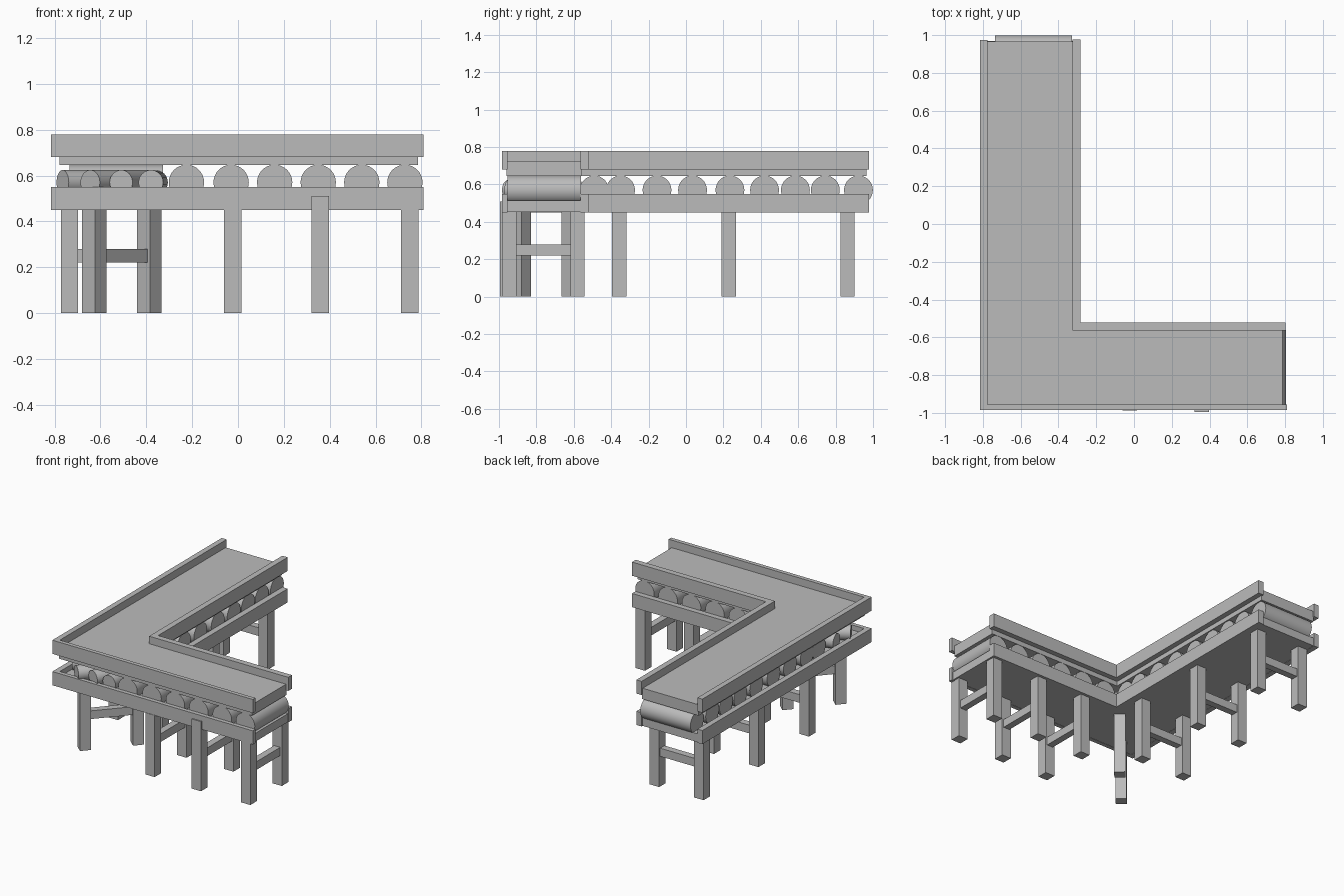
import bpy, bmesh, math
from mathutils import Vector

if "Cube" in bpy.data.objects:
    bpy.data.objects.remove(bpy.data.objects["Cube"])

grey = bpy.data.materials.new("plain grey")
grey.diffuse_color = (0.5, 0.5, 0.5, 1)
grey.use_nodes = True
grey.node_tree.nodes["Principled BSDF"].inputs["Base Color"].default_value = grey.diffuse_color


def finish(name, bm):
    bmesh.ops.recalc_face_normals(bm, faces=bm.faces)
    me = bpy.data.meshes.new(name)
    bm.to_mesh(me)
    bm.free()
    ob = bpy.data.objects.new(name, me)
    bpy.context.collection.objects.link(ob)
    me.materials.append(grey)
    return ob


def prism(name, points, z0, z1):
    """Extrude a plan outline from z0 to z1."""
    bm = bmesh.new()
    face = bm.faces.new([bm.verts.new((x, y, z0)) for x, y in points])
    ext = bmesh.ops.extrude_face_region(bm, geom=[face])
    verts = [g for g in ext["geom"] if isinstance(g, bmesh.types.BMVert)]
    bmesh.ops.translate(bm, verts=verts, vec=(0, 0, z1 - z0))
    return finish(name, bm)


def bar(name, a, b, width, z0, z1):
    """Upright-sided bar running in plan from a to b."""
    a, b = Vector(a), Vector(b)
    d = (b - a).normalized()
    n = Vector((-d.y, d.x)) * width / 2
    return prism(name, [a - n, b - n, b + n, a + n], z0, z1)


def roller(name, a, b, r, z=0.57):
    a, b = Vector((*a, z)), Vector((*b, z))
    bm = bmesh.new()
    bmesh.ops.create_cone(bm, cap_ends=True, segments=32, radius1=r, radius2=r,
                          depth=(b - a).length)
    rot = (b - a).to_track_quat('Z', 'Y').to_matrix()
    bmesh.ops.rotate(bm, verts=bm.verts, matrix=rot)
    bmesh.ops.translate(bm, verts=bm.verts, vec=(a + b) / 2)
    for f in bm.faces:
        f.smooth = len(f.verts) == 4
    for e in bm.edges:
        if any(len(f.verts) > 4 for f in e.link_faces):
            e.smooth = False
    return finish(name, bm)


def leg_pair(name, a, b, size=0.076, tops=(0.46, 0.46)):
    """Two square legs at a and b joined by a cross bar."""
    a, b = Vector(a), Vector(b)
    d = (b - a).normalized() * size / 2
    bar(name + "_outer_leg", a - d, a + d, size, 0, tops[0])
    bar(name + "_inner_leg", b - d, b + d, size, 0, tops[1])
    bar(name + "_cross_bar", a + d * 0.5, b - d * 0.5, 0.05, 0.22, 0.28)


# belt and bed: L-shaped slabs
prism("belt", [(-0.778, -0.96), (0.785, -0.96), (0.785, -0.56), (-0.32, -0.56),
               (-0.32, 0.965), (-0.778, 0.965)], 0.645, 0.725)
prism("bed", [(-0.778, -0.96), (0.80, -0.96), (0.80, -0.56), (-0.32, -0.56),
              (-0.32, 0.97), (-0.778, 0.97)], 0.452, 0.513)

# outer and inner side rails, upper and lower
outer = [(-0.815, -0.985), (0.81, -0.985), (0.81, -0.955), (-0.775, -0.955),
         (-0.775, 0.975), (-0.815, 0.975)]
inner = [(-0.325, -0.565), (0.803, -0.565), (0.803, -0.522), (-0.282, -0.522),
         (-0.282, 0.978), (-0.325, 0.978)]
for level, z0, z1 in (("upper", 0.68, 0.78), ("lower", 0.45, 0.55)):
    prism(level + "_outer_rail", outer, z0, z1)
    prism(level + "_inner_rail", inner, z0, z1)

# rollers across each straight arm
for i, x in enumerate((-0.225, -0.03, 0.16, 0.35, 0.54, 0.728)):
    roller(f"short_arm_roller_{i}", (x, -0.955), (x, -0.562), 0.077)
for i, y in enumerate((-0.49, -0.35, -0.155, 0.035, 0.235, 0.42, 0.585, 0.745, 0.922)):
    roller(f"long_arm_roller_{i}", (-0.735, y), (-0.328, y), 0.077)

# thinner rollers fanning round the corner
for i, (x, y) in enumerate(((-0.38, -0.95), (-0.51, -0.95), (-0.645, -0.95),
                            (-0.765, -0.82), (-0.765, -0.65))):
    roller(f"corner_roller_{i}", (x, y), (-0.36, -0.59), 0.054)

# legs
for i, x in enumerate((-0.022, 0.358, 0.75)):
    front = -0.956 if i == 1 else -0.95 if i == 0 else -0.945
    leg_pair(f"short_arm_{i}", (x, front), (x, -0.58),
             tops=(0.51 if i == 1 else 0.452, 0.452))
for i, y in enumerate((-0.357, 0.228, 0.863)):
    leg_pair(f"long_arm_{i}", (-0.735, y), (-0.375, y), tops=(0.452, 0.452))
leg_pair("corner", (-0.628, -0.883), (-0.388, -0.612), tops=(0.452, 0.452))
